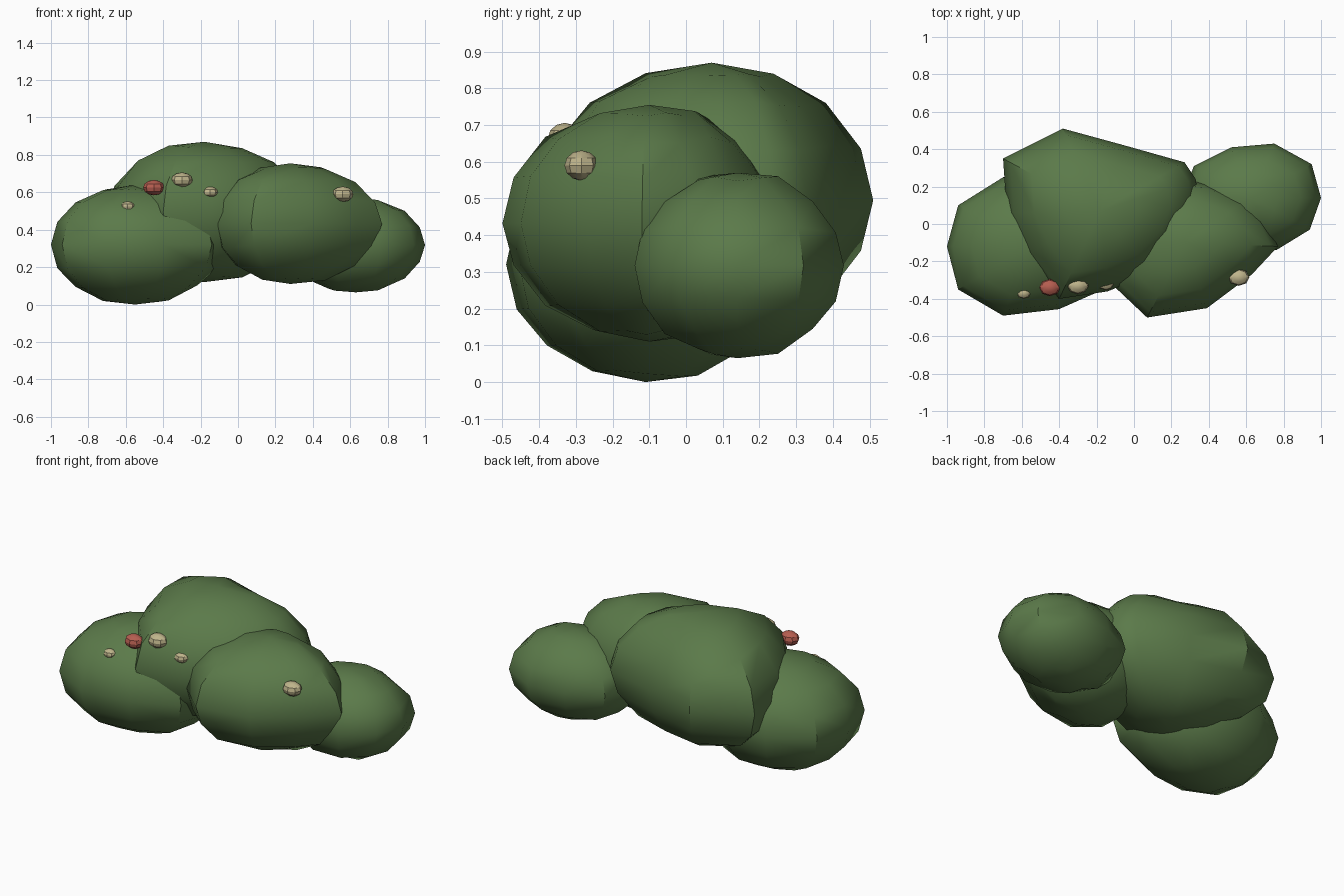
import bpy, bmesh, math, random
from mathutils import Vector

random.seed(4)
if "Cube" in bpy.data.objects:
    bpy.data.objects.remove(bpy.data.objects["Cube"], do_unlink=True)


def material(name, rgb):
    m = bpy.data.materials.new(name)
    m.use_nodes = True
    m.diffuse_color = (*rgb, 1)
    m.node_tree.nodes["Principled BSDF"].inputs["Base Color"].default_value = (*rgb, 1)
    return m


leaf = material("leaf green", (0.105, 0.195, 0.068))
cream = material("cream", (0.52, 0.46, 0.26))
red = material("berry red", (0.46, 0.11, 0.08))


def finish(name, bm, mat, angle):
    bmesh.ops.recalc_face_normals(bm, faces=bm.faces)
    mesh = bpy.data.meshes.new(name)
    bm.to_mesh(mesh)
    bm.free()
    mesh.materials.append(mat)
    ob = bpy.data.objects.new(name, mesh)
    bpy.context.collection.objects.link(ob)
    bpy.ops.object.select_all(action='DESELECT')
    ob.select_set(True)
    bpy.context.view_layer.objects.active = ob
    bpy.ops.object.shade_smooth_by_angle(angle=math.radians(angle))
    return ob


def clump(name, centre, low, high, outline, rings=8):
    """Rounded bush mass: an outline shrunk towards both poles."""
    bm = bmesh.new()
    c = Vector(centre)
    mid, half = (low + high) / 2, (high - low) / 2
    loops = []
    for r in range(1, rings):
        a = math.pi * r / rings
        loop = []
        for p in outline:
            q = c + (Vector(p) - c) * math.sin(a)
            z = mid - half * math.cos(a)
            if r != rings // 2:
                z += random.uniform(-0.01, 0.01)
            loop.append(bm.verts.new((q.x, q.y, z)))
        loops.append(loop)
    n = len(outline)
    for a, b in zip(loops, loops[1:]):
        for i in range(n):
            j = (i + 1) % n
            bm.faces.new((a[i], a[j], b[j], b[i]))
    for loop, z in ((loops[0], low), (loops[-1], high)):
        pole = bm.verts.new((c.x, c.y, z))
        for i in range(n):
            bm.faces.new((loop[i], loop[(i + 1) % n], pole))
    return finish(name, bm, leaf, 40)


# Four overlapping leaf masses
clump("right_clump", (-.55, -.11), 0, .64,
      [(-1, -.12), (-.94, .1), (-.7, .25), (-.42, .26), (-.2, .15),
       (-.08, -.1), (-.14, -.34), (-.4, -.455), (-.7, -.49), (-.94, -.35)])
clump("tall_clump", (-.18, .07), .12, .87,
      [(.33, .24), (.27, .33), (-.05, .42), (-.38, .51), (-.7, .35), (-.68, .06),
       (-.58, -.17), (-.4, -.4), (-.14, -.36), (.1, -.26), (.28, -.07), (.35, .1)])
clump("front_clump", (.28, -.1), .11, .755,
      [(.77, -.12), (.7, .02), (.6, .13), (.38, .22), (.15, .24), (-.08, .12),
       (-.14, -.1), (-.11, -.33), (.07, -.5), (.39, -.45), (.63, -.27)])
clump("left_clump", (.63, .14), .065, .57,
      [(1, .14), (.95, .32), (.75, .43), (.52, .41), (.32, .31),
       (.25, .12), (.33, -.04), (.5, -.14), (.76, -.14), (.94, -.03)])


# Small berries and buds set into the leaves
def berry(name, place, size, mat):
    bm = bmesh.new()
    bmesh.ops.create_uvsphere(bm, u_segments=8, v_segments=6, radius=1)
    bmesh.ops.scale(bm, vec=Vector((.057, .046, .041)) * size, verts=bm.verts)
    bmesh.ops.translate(bm, vec=place, verts=bm.verts)
    finish(name, bm, mat, 30)


berry("red_berry", (-.45, -.34, .625), 1, red)
berry("middle_bud", (-.3, -.33, .665), 1, cream)
berry("small_bud", (-.15, -.32, .6), .75, cream)
berry("right_bud", (-.59, -.37, .525), .65, cream)
berry("left_bud", (.56, -.285, .59), 1, cream)
